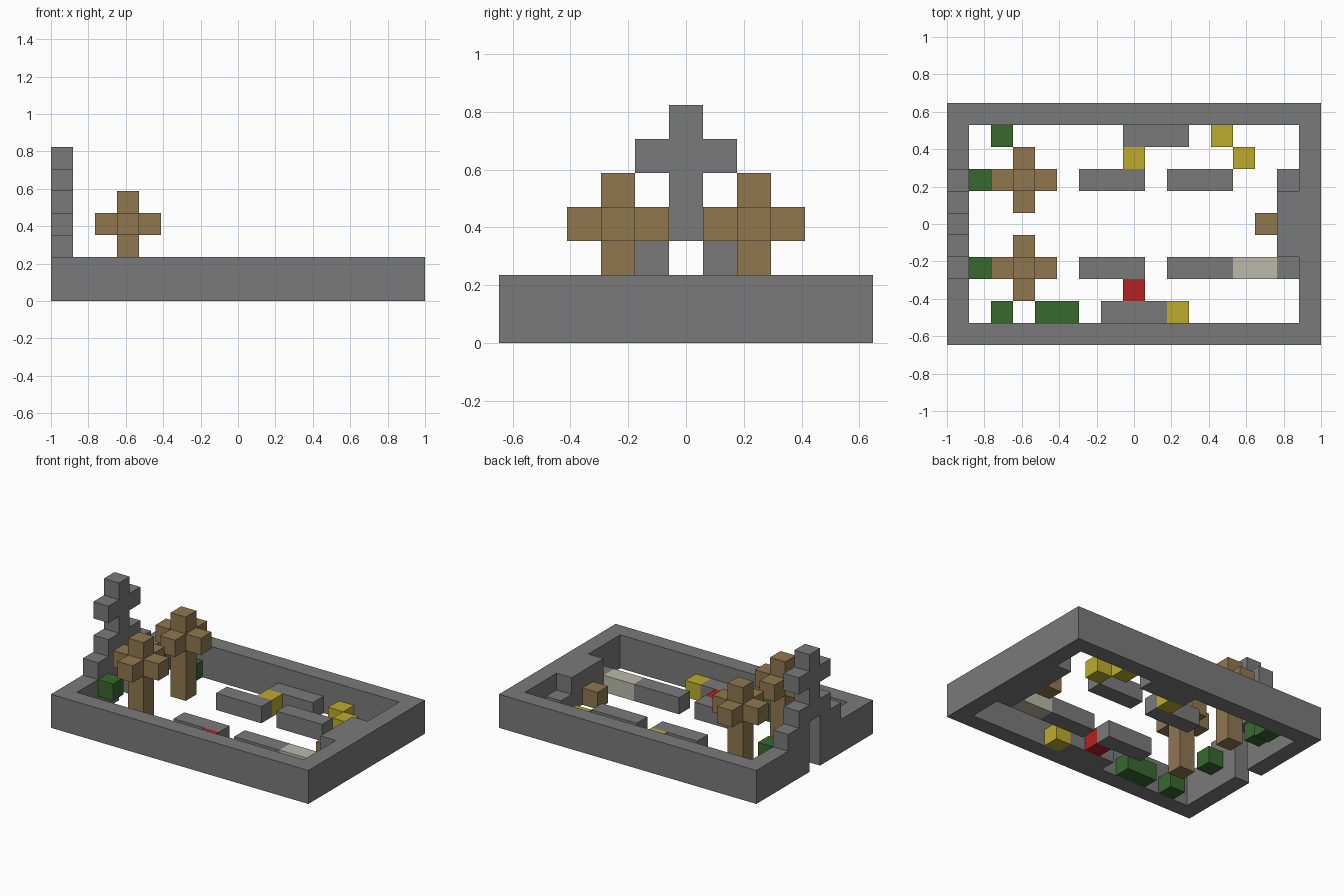
import bpy
import bmesh
from mathutils import Matrix, Vector

cube = bpy.data.objects.get("Cube")
if cube:
    bpy.data.objects.remove(cube, do_unlink=True)

# Everything sits on a grid of cubes
NX, NY = 17, 11
U = 2 / NX


def material(name, r, g, b):
    mat = bpy.data.materials.new(name)
    mat.use_nodes = True
    mat.diffuse_color = (r, g, b, 1)
    mat.node_tree.nodes["Principled BSDF"].inputs["Base Color"].default_value = (r, g, b, 1)
    return mat


STONE = material("stone grey", 0.195, 0.195, 0.195)
WOOD = material("wood brown", 0.28, 0.185, 0.078)
GREEN = material("leaf green", 0.04, 0.138, 0.028)
YELLOW = material("yellow", 0.51, 0.41, 0.027)
RED = material("red", 0.445, 0.016, 0.016)
PALE = material("pale beige", 0.49, 0.497, 0.40)


def blocks(name, mat, *boxes):
    """One object from boxes given as first cell (i, j, k) and size in cells."""
    bm = bmesh.new()
    for cell, size in boxes:
        low, size = Vector(cell), Vector(size)
        mid = low + size / 2 - Vector((NX / 2, NY / 2, 0))
        place = Matrix.Translation(mid * U) @ Matrix.Diagonal((*(size * U), 1))
        bmesh.ops.create_cube(bm, size=1, matrix=place)
    mesh = bpy.data.meshes.new(name)
    bm.to_mesh(mesh)
    bm.free()
    mesh.materials.append(mat)
    obj = bpy.data.objects.new(name, mesh)
    bpy.context.collection.objects.link(obj)
    return obj


def row(name, mat, i, j, length=1, k=0):
    return blocks(name, mat, ((i, j, k), (length, 1, 1)))


# Outer walls, open at the doorway
blocks("outer_wall", STONE,
       ((0, 0, 0), (NX, 1, 2)),
       ((0, NY - 1, 0), (NX, 1, 2)),
       ((NX - 1, 1, 0), (1, NY - 2, 2)),
       ((0, 1, 0), (1, 4, 2)),
       ((0, 6, 0), (1, 4, 2)))

# Stepped gable over the doorway, topped by a cross
blocks("gable", STONE,
       ((0, 3, 2), (1, 1, 1)), ((0, 7, 2), (1, 1, 1)),
       ((0, 4, 2), (1, 1, 2)), ((0, 6, 2), (1, 1, 2)))
blocks("cross", STONE,
       ((0, 5, 3), (1, 1, 4)),
       ((0, 4, 5), (1, 1, 1)), ((0, 6, 5), (1, 1, 1)))

# Platform with lower steps at the far end
blocks("platform", STONE,
       ((15, 4, 0), (1, 3, 2)),
       ((15, 3, 0), (1, 1, 1)), ((15, 7, 0), (1, 1, 1)))
row("stool", WOOD, 14, 5)

# Mirrored posts with four arms, wall plants and benches
for side, j in (("front", 3), ("back", 7)):
    blocks(side + "_post", WOOD,
           ((3, j, 0), (1, 1, 5)),
           ((2, j, 3), (1, 1, 1)), ((4, j, 3), (1, 1, 1)),
           ((3, j - 1, 3), (1, 1, 1)), ((3, j + 1, 3), (1, 1, 1)))
    row(side + "_wall_plant", GREEN, 1, j, k=1)
    row(side + "_corner_plant", GREEN, 2, 1 if j == 3 else 9)
    row(side + "_near_bench", STONE, 6, j, 3)
    row(side + "_far_bench", STONE, 10, j, 3)

# Side benches and loose coloured blocks
row("front_side_bench", STONE, 7, 1, 3)
row("back_side_bench", STONE, 8, 9, 3)
row("front_hedge", GREEN, 4, 1, 2)
row("pale_counter", PALE, 13, 3, 2)
row("red_block", RED, 8, 2)
for n, (i, j) in enumerate(((10, 1), (8, 8), (12, 9), (13, 8)), 1):
    row(f"yellow_block_{n}", YELLOW, i, j)
